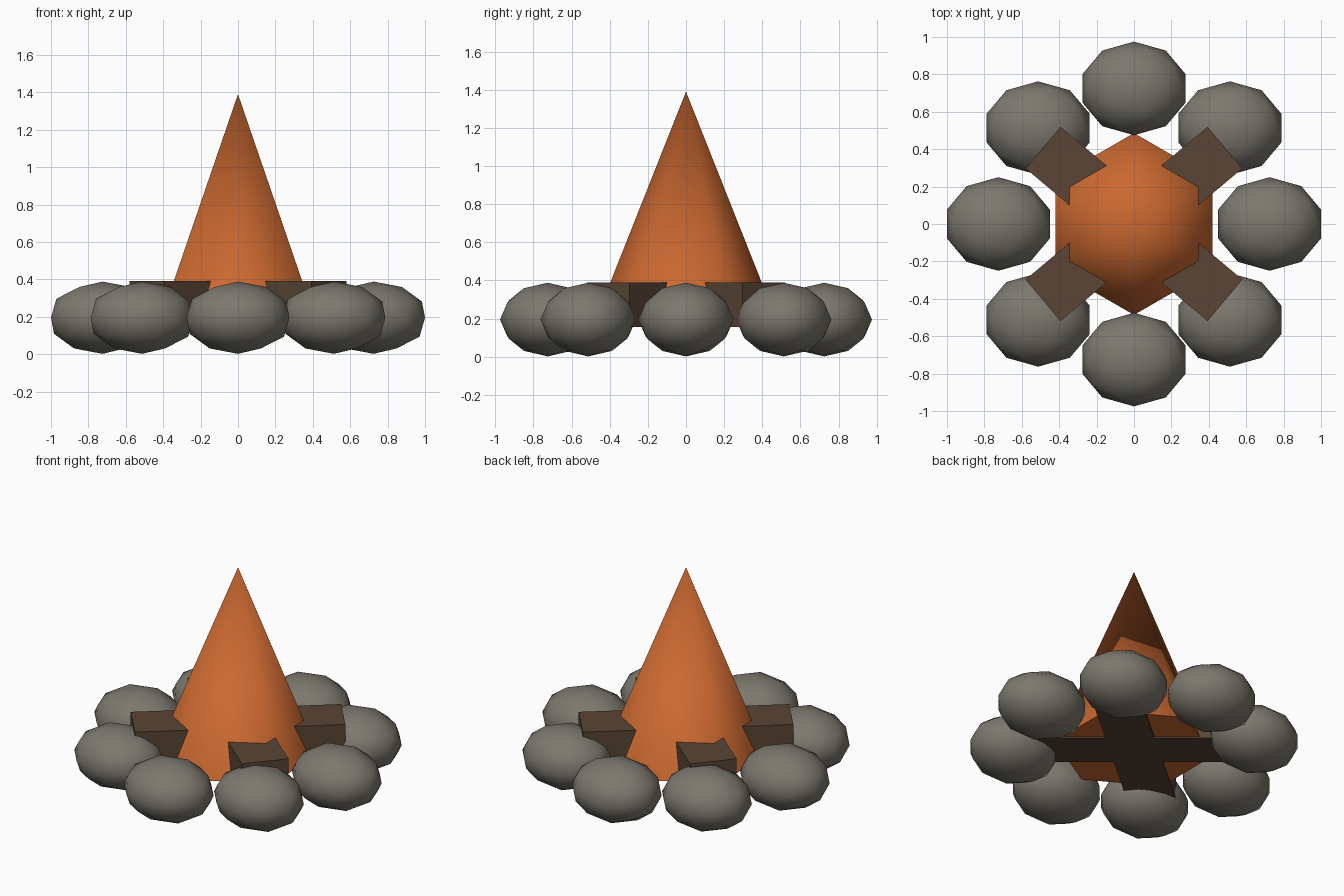
import bpy
from math import cos, sin, pi, radians

if "Cube" in bpy.data.objects:
    bpy.data.objects.remove(bpy.data.objects["Cube"])


def material(name, rgb):
    m = bpy.data.materials.new(name)
    m.diffuse_color = (*rgb, 1)
    m.use_nodes = True
    m.node_tree.nodes["Principled BSDF"].inputs["Base Color"].default_value = m.diffuse_color
    return m


stone_mat = material("stone", (0.20, 0.19, 0.155))
wood_mat = material("wood", (0.10, 0.06, 0.035))
flame_mat = material("flame", (0.60, 0.14, 0.03))


def finish(name, mat, scale=(1, 1, 1), smooth=None):
    ob = bpy.context.object
    ob.name = name
    ob.scale = scale
    ob.data.materials.append(mat)
    bpy.ops.object.transform_apply(location=False, rotation=False, scale=True)
    if smooth:
        bpy.ops.object.shade_smooth_by_angle(angle=radians(smooth))


# Ring of eight flattened stones, all facing the same way
RING = 0.725
for i in range(8):
    a = i * pi / 4
    bpy.ops.mesh.primitive_ico_sphere_add(
        subdivisions=2, radius=1, location=(RING * cos(a), RING * sin(a), 0.195))
    finish(f"stone_{i + 1}", stone_mat, (0.289, 0.25, 0.193), 60)

# Two crossed square logs
for name, angle in (("log_a", 40), ("log_b", -40)):
    bpy.ops.mesh.primitive_cube_add(
        size=1, location=(0, 0, 0.2725), rotation=(0, 0, radians(angle)))
    finish(name, wood_mat, (1.27, 0.29, 0.235))

# Six-sided flame with a corner towards front and back
bpy.ops.mesh.primitive_cone_add(
    vertices=6, radius1=0.486, radius2=0, depth=1.225,
    location=(0, 0, 0.165 + 1.225 / 2))
finish("flame", flame_mat, smooth=65)
